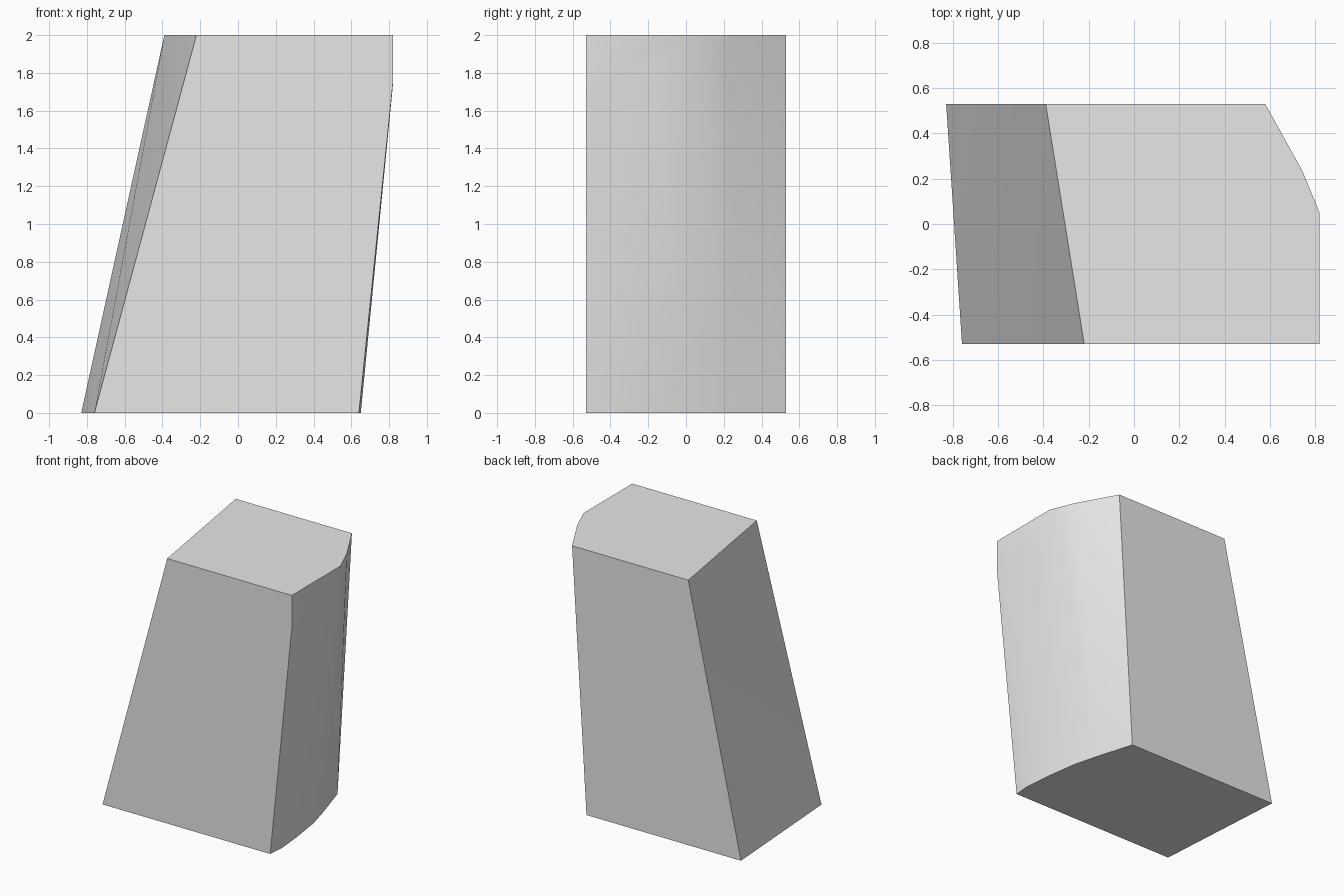
import bpy
import bmesh

cube = bpy.data.objects.get("Cube")
if cube:
    bpy.data.objects.remove(cube, do_unlink=True)

HEIGHT, DEPTH, SIDE_LIMIT = 2.0, 0.53, 0.82

# Ribs of the bulged side: y, x at the base, x at the top
RIBS = [(-DEPTH, 0.64, 0.846), (-0.4, 0.65, 0.841), (-0.2, 0.632, 0.836),
        (0.05, 0.597, 0.82), (0.235, 0.548, 0.744), (DEPTH, 0.46, 0.58)]

bm = bmesh.new()
base = [bm.verts.new((x, y, 0)) for y, x, _ in RIBS]
top = [bm.verts.new((x, y, HEIGHT)) for y, _, x in RIBS]

# Corners of the leaning plain side
front_low = bm.verts.new((-0.76, -DEPTH, 0))
back_low = bm.verts.new((-0.83, DEPTH, 0))
front_high = bm.verts.new((-0.22, -DEPTH, HEIGHT))
back_high = bm.verts.new((-0.39, DEPTH, HEIGHT))

# Bulged side
for i in range(len(RIBS) - 1):
    bm.faces.new((base[i], base[i + 1], top[i])).smooth = True
    bm.faces.new((base[i + 1], top[i + 1], top[i])).smooth = True

# Leaning side, folded along its diagonal
bm.faces.new((front_low, back_high, back_low)).smooth = True
bm.faces.new((front_low, front_high, back_high)).smooth = True

# Front, back, top and underside
bm.faces.new((front_low, base[0], top[0], front_high))
bm.faces.new((back_low, back_high, top[-1], base[-1]))
bm.faces.new([front_high] + top + [back_high])
bm.faces.new([back_low] + base[::-1] + [front_low])

# Trim the bulge with a vertical plane and cap the cut
cut = bmesh.ops.bisect_plane(bm, geom=bm.verts[:] + bm.edges[:] + bm.faces[:],
                             plane_co=(SIDE_LIMIT, 0, 0), plane_no=(1, 0, 0),
                             dist=0.0001, clear_outer=True)
rim = [e for e in bm.edges if e.is_boundary]
bmesh.ops.holes_fill(bm, edges=rim, sides=0)
bmesh.ops.recalc_face_normals(bm, faces=bm.faces[:])

mesh = bpy.data.meshes.new("tapered_block")
bm.to_mesh(mesh)
bm.free()
block = bpy.data.objects.new("tapered_block", mesh)
bpy.context.collection.objects.link(block)

# Plain grey material
grey = bpy.data.materials.new("light_grey")
grey.use_nodes = True
color = (0.8, 0.8, 0.8, 1)
grey.diffuse_color = color
grey.node_tree.nodes["Principled BSDF"].inputs["Base Color"].default_value = color
mesh.materials.append(grey)

# Smooth the bulge, keep the block edges sharp
bpy.context.view_layer.objects.active = block
block.select_set(True)
bpy.ops.object.shade_smooth_by_angle(angle=0.5)
